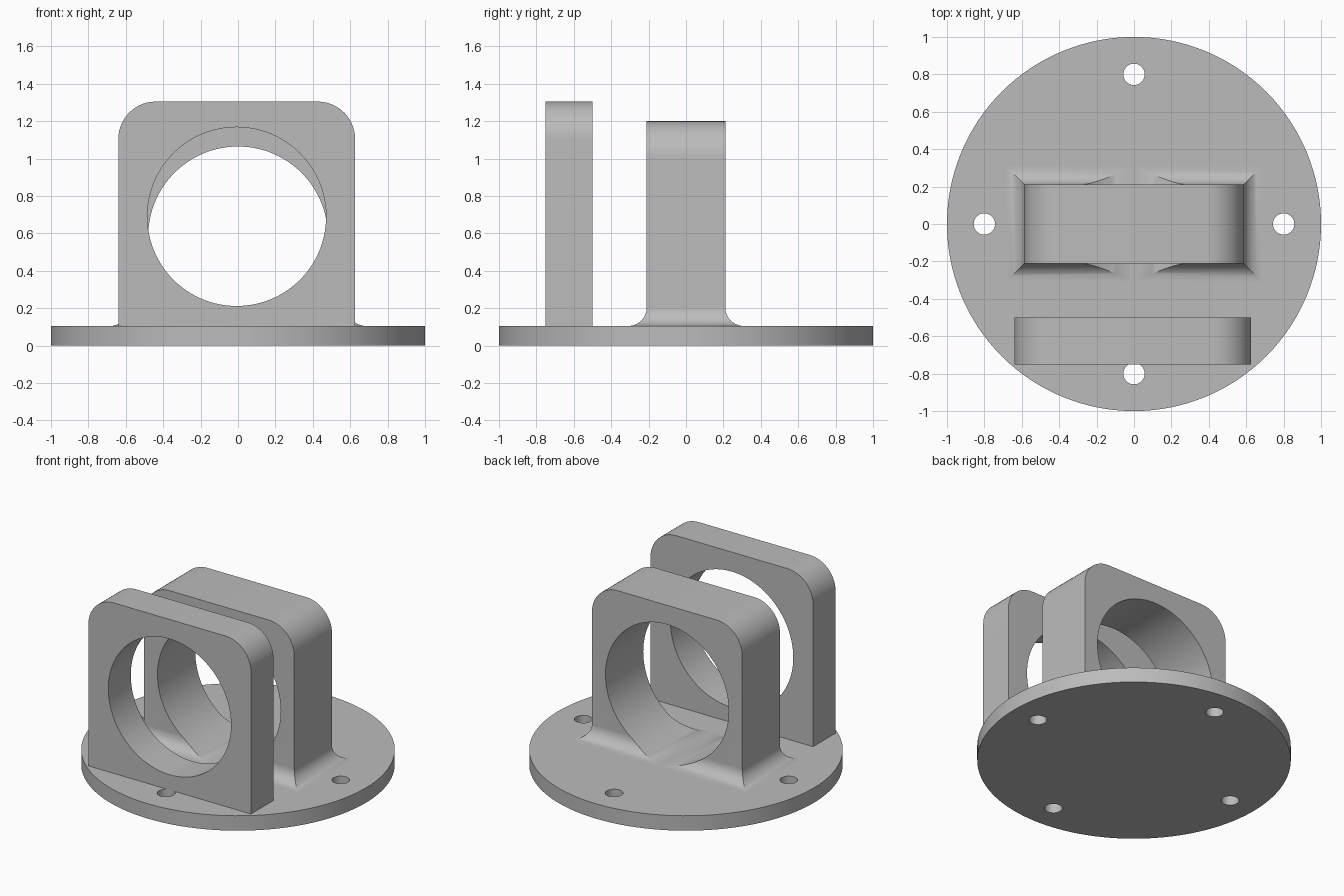
import bpy
import bmesh
from math import sin, cos, pi, radians
from mathutils import Matrix

cube = bpy.data.objects.get("Cube")
if cube:
    bpy.data.objects.remove(cube)

BASE_TOP = 0.105
SINK = 0.1       # uprights start slightly inside the base
STEPS = 14       # segments per rounded corner

grey = bpy.data.materials.new("light grey")
grey.use_nodes = True
colour = (0.5, 0.5, 0.5, 1)
grey.diffuse_color = colour
grey.node_tree.nodes["Principled BSDF"].inputs["Base Color"].default_value = colour


def make_object(name, bm):
    bmesh.ops.recalc_face_normals(bm, faces=bm.faces)
    mesh = bpy.data.meshes.new(name)
    bm.to_mesh(mesh)
    bm.free()
    mesh.materials.append(grey)
    obj = bpy.data.objects.new(name, mesh)
    bpy.context.collection.objects.link(obj)
    return obj


def cylinder(name, radius, depth, centre, along_y=False, segments=128):
    bm = bmesh.new()
    turn = Matrix.Rotation(pi / 2 if along_y else 0, 4, "X")
    bmesh.ops.create_cone(bm, cap_ends=True, segments=segments, radius1=radius,
                          radius2=radius, depth=depth,
                          matrix=Matrix.Translation(centre) @ turn)
    return make_object(name, bm)


def upright(name, cx, cy, hx, hy, top, corner, fillet=0):
    """Stack of rectangles: flared foot, straight sides, rounded top corners."""
    rings = [(hx + fillet, hy + fillet, SINK)]
    if fillet:
        for i in range(STEPS + 1):
            a = pi / 2 * i / STEPS
            flare = fillet * (1 - sin(a))
            rings.append((hx + flare, hy + flare, BASE_TOP + fillet * (1 - cos(a))))
    for i in range(STEPS + 1):
        a = pi / 2 * i / STEPS
        rings.append((hx - corner * (1 - cos(a)), hy, top - corner * (1 - sin(a))))
    bm = bmesh.new()
    loops = [[bm.verts.new((cx + sx * x, cy + sy * y, z))
              for sx, sy in ((-1, -1), (1, -1), (1, 1), (-1, 1))]
             for x, y, z in rings]
    for low, high in zip(loops, loops[1:]):
        for k in range(4):
            n = (k + 1) % 4
            bm.faces.new((low[k], low[n], high[n], high[k]))
    bm.faces.new(loops[0][::-1])
    bm.faces.new(loops[-1])
    return make_object(name, bm)


def cut(obj, cutter):
    cutter.hide_render = True
    mod = obj.modifiers.new("hole", "BOOLEAN")
    mod.operation = "DIFFERENCE"
    mod.solver = "EXACT"
    mod.object = cutter
    bpy.context.view_layer.objects.active = obj
    bpy.ops.object.modifier_apply(modifier=mod.name)
    bpy.data.objects.remove(cutter)


# Round base with four screw holes
base = cylinder("base_disc", 1, BASE_TOP, (0, 0, BASE_TOP / 2))
for i in range(4):
    a = i * pi / 2
    cut(base, cylinder("screw_hole", 0.057, 0.5,
                       (0.8 * cos(a), 0.8 * sin(a), 0), segments=40))

# Thick central block with flared foot; its bore just touches the base
block = upright("centre_block", 0, 0, 0.585, 0.21, 1.2, 0.2, fillet=0.1)
cut(block, cylinder("block_bore", 0.48, 1, (0, 0, 0.585), along_y=True))

# Thinner front plate
plate = upright("front_plate", -0.007, -0.625, 0.633, 0.125, 1.305, 0.2)
cut(plate, cylinder("plate_bore", 0.478, 1, (-0.007, -0.625, 0.69), along_y=True))

# Smooth curved faces, keep hard edges
bpy.ops.object.select_all(action="DESELECT")
for obj in (base, block, plate):
    obj.select_set(True)
bpy.context.view_layer.objects.active = base
bpy.ops.object.shade_smooth_by_angle(angle=radians(30))
